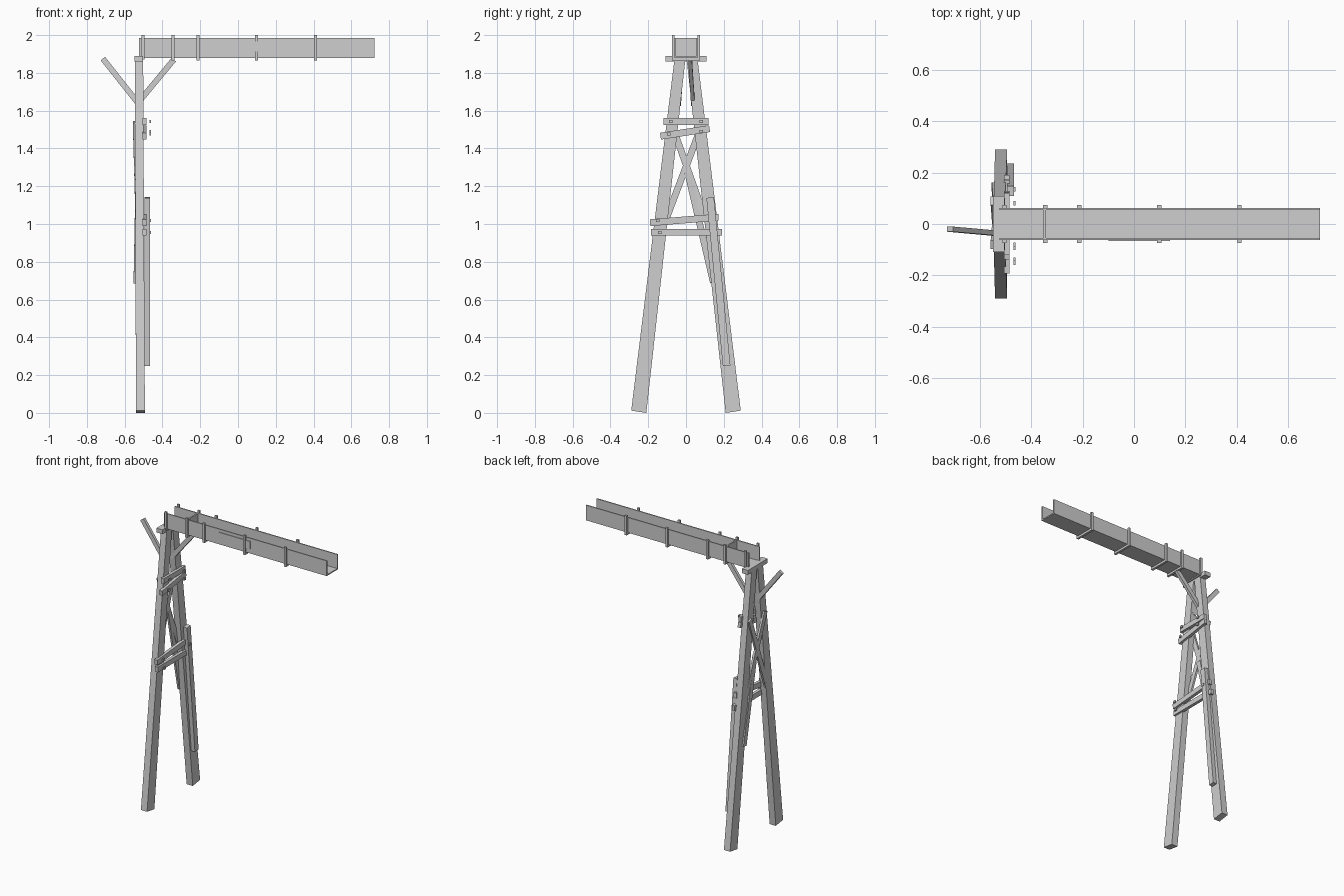
import bpy, bmesh
from mathutils import Vector

if "Cube" in bpy.data.objects:
    bpy.data.objects.remove(bpy.data.objects["Cube"])

wood = bpy.data.materials.new("weathered_grey")
wood.diffuse_color = (0.62, 0.62, 0.62, 1)
wood.use_nodes = True
wood.node_tree.nodes["Principled BSDF"].inputs["Base Color"].default_value = wood.diffuse_color


def finish(name, bm):
    bmesh.ops.recalc_face_normals(bm, faces=bm.faces)
    me = bpy.data.meshes.new(name)
    bm.to_mesh(me)
    bm.free()
    me.materials.append(wood)
    ob = bpy.data.objects.new(name, me)
    bpy.context.collection.objects.link(ob)
    return ob


def hexa(name, corners):
    """Box from two quads given as 8 points."""
    bm = bmesh.new()
    v = [bm.verts.new(c) for c in corners]
    bm.faces.new(v[:4])
    bm.faces.new(v[4:])
    for i in range(4):
        j = (i + 1) % 4
        bm.faces.new((v[i], v[j], v[j + 4], v[i + 4]))
    return finish(name, bm)


def box(name, x0, x1, y0, y1, z0, z1):
    return hexa(name, [(x, y, z) for z in (z0, z1)
                       for x, y in ((x0, y0), (x1, y0), (x1, y1), (x0, y1))])


def beam(name, a, b, width, depth, side):
    """Straight plank from a to b; depth runs along the side direction."""
    a, b = Vector(a), Vector(b)
    d = (b - a).normalized()
    w = d.cross(Vector(side)).normalized()
    s = w.cross(d)
    w, s = w * width / 2, s * depth / 2
    return hexa(name, [p + o for p in (a, b) for o in (w + s, w - s, -w - s, s - w)])


X = (1, 0, 0)
Y = (0, 1, 0)

# splayed tapering legs
for sgn, tag in ((-1, "front"), (1, "back")):
    pts = []
    for z_out, z_in, yo, yi, xa, xb in ((0.012, 0.0, 0.29, 0.21, -0.54, -0.493),
                                        (1.865, 1.865, 0.062, 0.004, -0.546, -0.502)):
        pts += [(xa, sgn * yo, z_out), (xb, sgn * yo, z_out),
                (xb, sgn * yi, z_in), (xa, sgn * yi, z_in)]
    hexa(tag + "_leg", pts)

# cap beam
box("cap_beam", -0.549, -0.503, -0.108, 0.108, 1.86, 1.89)

# angled struts under the trough
beam("outer_strut", (-0.525, -0.037, 1.635), (-0.715, -0.02, 1.875), 0.03, 0.02, Y)
beam("inner_strut", (-0.535, 0.037, 1.635), (-0.34, 0.022, 1.87), 0.03, 0.02, Y)

# horizontal ties across the legs
for i, (y0, z0, y1, z1) in enumerate(((-0.12, 1.543, 0.12, 1.543),
                                      (-0.135, 1.465, 0.125, 1.505),
                                      (-0.19, 1.007, 0.172, 1.036),
                                      (-0.185, 0.956, 0.19, 0.956))):
    beam("cross_tie_%d" % i, (-0.495, y0, z0), (-0.495, y1, z1), 0.036, 0.022, X)

# bolts standing off the ties
for i, (y, z) in enumerate(((-0.08, 1.543), (0.08, 1.543), (-0.092, 1.477), (0.08, 1.49),
                            (-0.15, 1.018), (0.135, 1.018), (-0.14, 0.956))):
    box("bolt_%d" % i, -0.469, -0.46, y - 0.009, y + 0.009, z - 0.008, z + 0.008)

# repair post on one leg
beam("splint_post", (-0.48, 0.128, 1.14), (-0.48, 0.215, 0.25), 0.04, 0.028, X)

# diagonal bracing on the outer side
beam("diagonal_brace_a", (-0.55, 0.09, 1.54), (-0.535, -0.115, 1.0), 0.035, 0.014, X)
beam("diagonal_brace_b", (-0.55, -0.08, 1.54), (-0.535, 0.105, 1.02), 0.035, 0.014, X)
beam("long_brace", (-0.535, 0.01, 1.27), (-0.546, 0.145, 0.69), 0.035, 0.014, X)

# open trough: floor and two walls as one extruded profile
prof = [(-0.062, 1.88), (0.062, 1.88), (0.062, 1.985), (0.054, 1.985),
        (0.054, 1.888), (-0.054, 1.888), (-0.054, 1.985), (-0.062, 1.985)]
bm = bmesh.new()
face = bm.faces.new([bm.verts.new((-0.523, y, z)) for y, z in prof])
ext = bmesh.ops.extrude_face_region(bm, geom=[face], use_keep_orig=True)
bmesh.ops.translate(bm, vec=(1.245, 0, 0),
                    verts=[g for g in ext["geom"] if isinstance(g, bmesh.types.BMVert)])
finish("trough", bm)

# sluice gate inside the trough
box("sluice_gate", -0.352, -0.342, -0.054, 0.054, 1.888, 1.985)

# clamps around the trough
for i, x in enumerate((-0.503, -0.345, -0.213, 0.098, 0.41)):
    zb = 1.865 if i else 1.872
    for sgn in (-1, 1):
        y0, y1 = sorted((sgn * 0.061, sgn * 0.074))
        box("clamp_post_%d" % i, x - 0.008, x + 0.008, y0, y1, zb, 2.0)
    box("clamp_bar_%d" % i, x - 0.008, x + 0.008, -0.074, 0.074, zb, 1.881)

# patch board on the front wall
box("patch_board", -0.1, 0.14, -0.067, -0.06, 1.912, 1.965)
